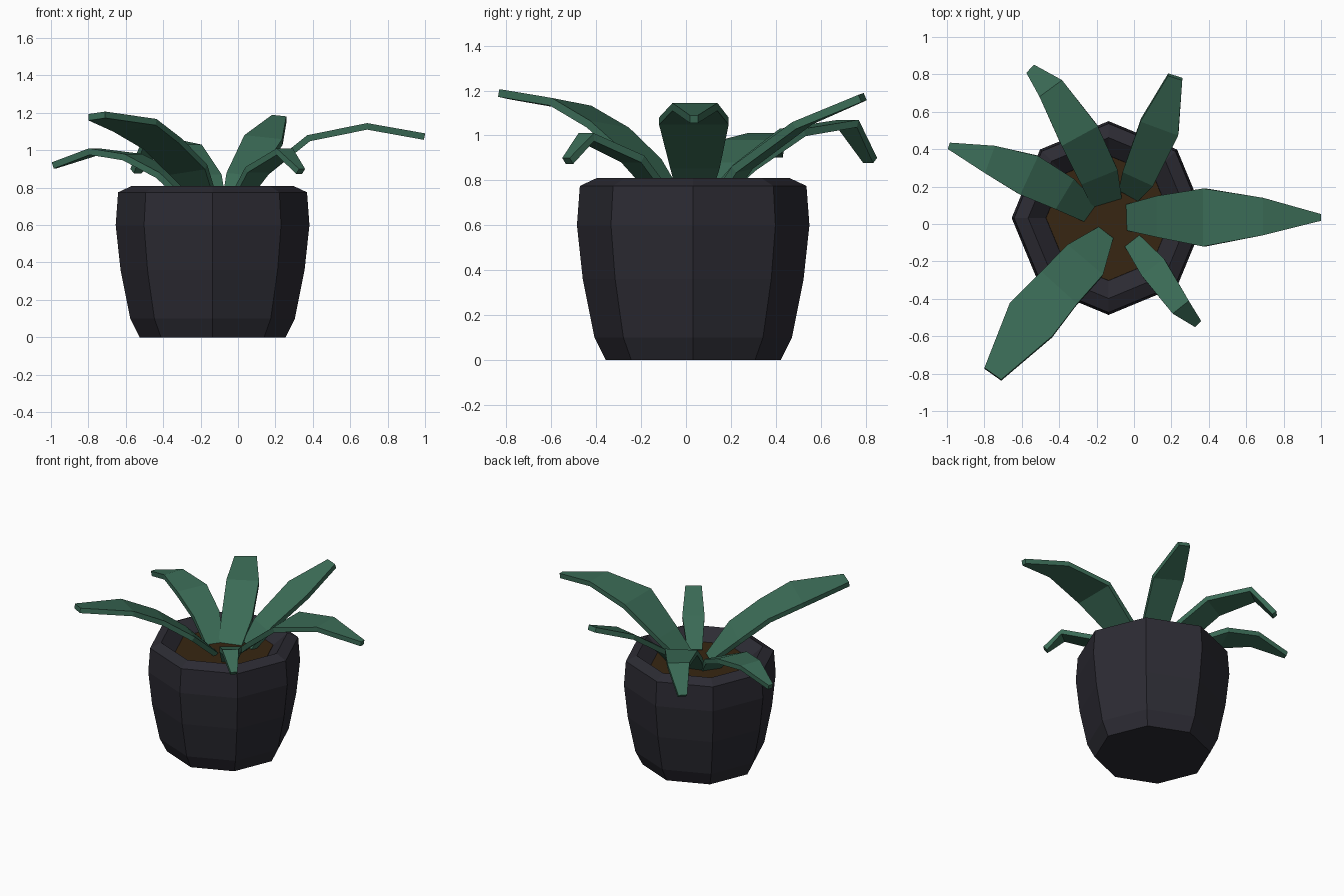
import bpy, bmesh, math
from mathutils import Vector

if "Cube" in bpy.data.objects:
    bpy.data.objects.remove(bpy.data.objects["Cube"])


def material(name, rgb):
    m = bpy.data.materials.new(name)
    m.diffuse_color = (*rgb, 1)
    m.use_nodes = True
    m.node_tree.nodes["Principled BSDF"].inputs["Base Color"].default_value = m.diffuse_color
    return m


CHARCOAL = material("charcoal glaze", (0.025, 0.024, 0.033))
GREEN = material("leaf green", (0.043, 0.147, 0.093))
SOIL = material("brown soil", (0.038, 0.019, 0.006))
CX, CY = -0.136, 0.032


def finish(name, bm, mat):
    bmesh.ops.recalc_face_normals(bm, faces=bm.faces[:])
    me = bpy.data.meshes.new(name)
    bm.to_mesh(me)
    bm.free()
    me.materials.append(mat)
    ob = bpy.data.objects.new(name, me)
    bpy.context.collection.objects.link(ob)
    return ob


def bridge(bm, a, b):
    for i in range(len(a)):
        j = (i + 1) % len(a)
        bm.faces.new((a[i], a[j], b[j], b[i]))


def lathe(name, profile, mat, sides=8):
    """Turned solid from (radius, height) points, capped at both ends."""
    bm = bmesh.new()
    rings = []
    for r, z in profile:
        rings.append([bm.verts.new((CX + r * math.cos(math.tau * i / sides),
                                    CY + r * math.sin(math.tau * i / sides), z))
                      for i in range(sides)])
    for a, b in zip(rings, rings[1:]):
        bridge(bm, a, b)
    bm.faces.new(rings[0])
    bm.faces.new(rings[-1])
    return finish(name, bm, mat)


def leaf(name, rows, roll=0.0, thick=0.035):
    """Bent slab; rows are (x, y, z, half width) along the top centre line."""
    bm = bmesh.new()
    pts = [Vector(r[:3]) for r in rows]
    rings = []
    for i, row in enumerate(rows):
        t = (pts[min(i + 1, len(pts) - 1)] - pts[max(i - 1, 0)]).normalized()
        side = t.cross(Vector((0, 0, 1))).normalized()
        side.z = roll
        side.normalize()
        down = t.cross(side).normalized() * thick
        if down.z > 0:
            down = -down
        p, s = pts[i], side * row[3]
        rings.append([bm.verts.new(v) for v in (p - s, p + s, p + s + down, p - s + down)])
    for a, b in zip(rings, rings[1:]):
        bridge(bm, a, b)
    bm.faces.new(rings[0])
    bm.faces.new(rings[-1])
    return finish(name, bm, GREEN)


# Eight-sided pot with a sloping inner lip
lathe("pot", [(0.39, 0), (0.44, 0.10), (0.492, 0.36), (0.518, 0.60), (0.505, 0.775),
              (0.43, 0.81), (0.335, 0.73), (0.33, 0.69)], CHARCOAL)
lathe("soil", [(0.325, 0.66), (0.334, 0.732)], SOIL)

# Six arching leaves around the centre
leaf("leaf_right", [(-0.04, 0.035, 0.74, 0.07), (0.12, 0.04, 0.88, 0.11),
                    (0.37, 0.035, 1.08, 0.155), (0.69, 0.04, 1.145, 0.10),
                    (1.0, 0.035, 1.09, 0.018)])
leaf("leaf_back_right", [(-0.03, 0.15, 0.74, 0.06), (0.02, 0.24, 0.87, 0.09),
                         (0.135, 0.51, 1.07, 0.108), (0.22, 0.78, 1.185, 0.04)], -0.1)
leaf("leaf_back_left", [(-0.14, 0.10, 0.72, 0.08), (-0.185, 0.25, 0.87, 0.105),
                        (-0.29, 0.47, 1.03, 0.11), (-0.445, 0.725, 1.07, 0.075),
                        (-0.555, 0.83, 0.90, 0.03)])
leaf("leaf_left", [(-0.23, 0.06, 0.73, 0.06), (-0.37, 0.16, 0.88, 0.095),
                   (-0.56, 0.26, 0.98, 0.114), (-0.77, 0.345, 1.01, 0.078),
                   (-0.99, 0.418, 0.935, 0.018)])
leaf("leaf_front_left", [(-0.15, -0.045, 0.74, 0.05), (-0.26, -0.19, 0.91, 0.125),
                         (-0.40, -0.34, 1.05, 0.13), (-0.55, -0.51, 1.15, 0.145),
                         (-0.755, -0.80, 1.20, 0.055)], -0.12)
leaf("leaf_front_right", [(-0.01, -0.09, 0.74, 0.05), (0.10, -0.23, 0.91, 0.075),
                          (0.25, -0.445, 1.01, 0.055), (0.343, -0.535, 0.90, 0.023)])
